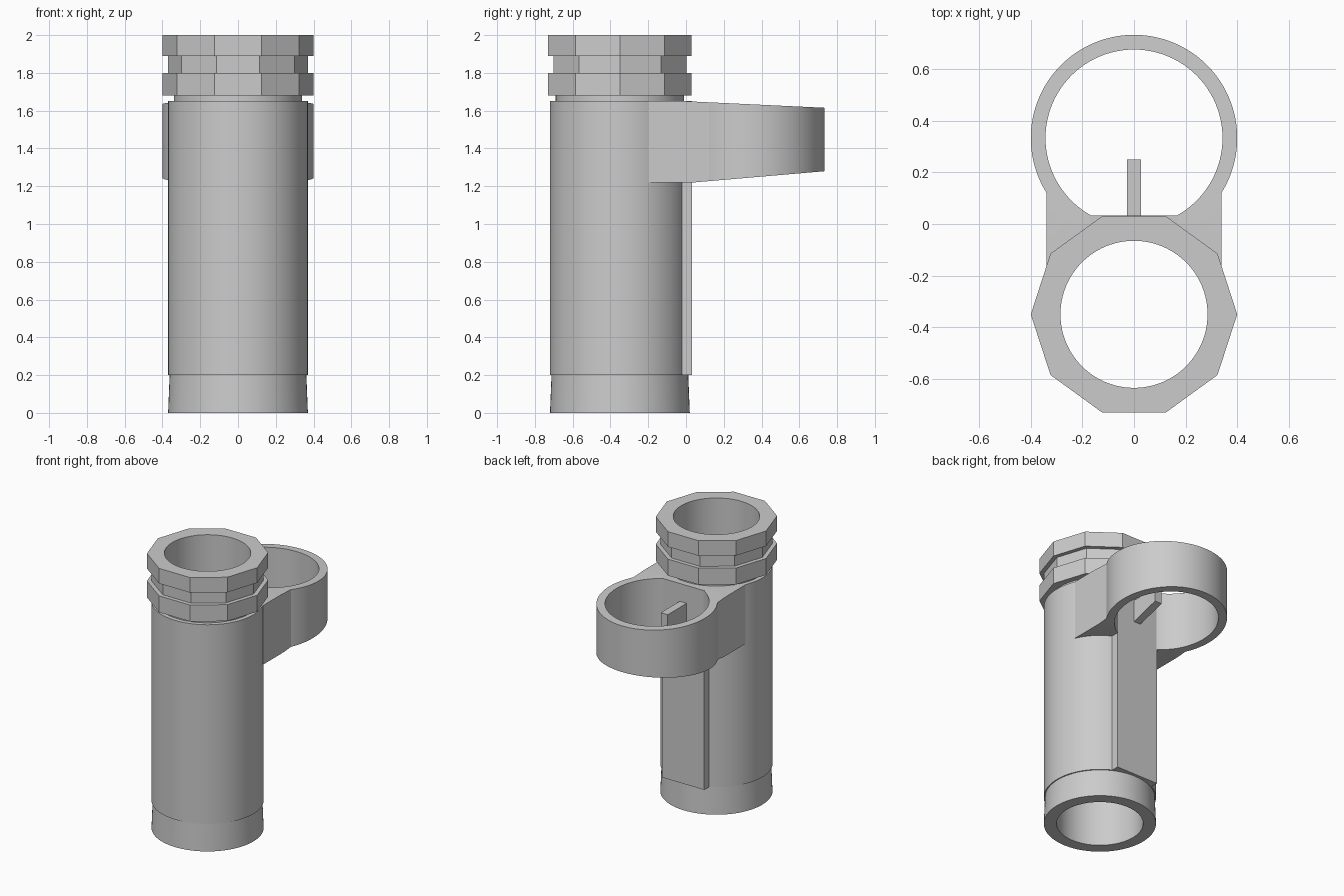
import bpy, bmesh, math
from mathutils import Matrix

if "Cube" in bpy.data.objects:
    bpy.data.objects.remove(bpy.data.objects["Cube"], do_unlink=True)

SEG = 96
TUBE_Y, RING_Y = -0.35, 0.333
BORE = 0.285

grey = bpy.data.materials.new("plain_grey")
grey.use_nodes = True
grey.diffuse_color = (0.6, 0.6, 0.6, 1)
grey.node_tree.nodes["Principled BSDF"].inputs["Base Color"].default_value = (0.6, 0.6, 0.6, 1)


def add(name, bm):
    bmesh.ops.recalc_face_normals(bm, faces=bm.faces)
    mesh = bpy.data.meshes.new(name)
    bm.to_mesh(mesh)
    bm.free()
    mesh.materials.append(grey)
    obj = bpy.data.objects.new(name, mesh)
    bpy.context.collection.objects.link(obj)
    return obj


def prism(name, outline, low, high, matrix=Matrix()):
    """Extrude a 2D outline between two heights, then transform it."""
    bm = bmesh.new()
    face = bm.faces.new([bm.verts.new((u, v, low)) for u, v in outline])
    top = bmesh.ops.extrude_face_region(bm, geom=[face])["geom"]
    verts = [g for g in top if isinstance(g, bmesh.types.BMVert)]
    bmesh.ops.translate(bm, verts=verts, vec=(0, 0, high - low))
    bmesh.ops.transform(bm, verts=bm.verts, matrix=matrix)
    return add(name, bm)


def arc(radius, cy, count, start=0, sweep=math.tau):
    """Points on a circle; a full turn leaves out the repeated end."""
    steps = count if sweep == math.tau else count - 1
    return [(radius * math.cos(start + sweep * i / steps),
             cy + radius * math.sin(start + sweep * i / steps)) for i in range(count)]


def lathe(name, profile, cy):
    """Revolve a closed radius/height profile."""
    bm = bmesh.new()
    rings = [[bm.verts.new((x, y, z)) for x, y in arc(r, cy, SEG)] for r, z in profile]
    for a, b in zip(rings, rings[1:] + rings[:1]):
        for i in range(SEG):
            j = (i + 1) % SEG
            bm.faces.new((a[i], a[j], b[j], b[i]))
    return add(name, bm)


def combine(obj, other, operation):
    """Apply a boolean and remove the helper."""
    other.hide_render = True
    mod = obj.modifiers.new("bool", "BOOLEAN")
    mod.operation, mod.solver, mod.object = operation, "EXACT", other
    graph = bpy.context.evaluated_depsgraph_get()
    result = bpy.data.meshes.new_from_object(obj.evaluated_get(graph))
    obj.modifiers.clear()
    obj.data = result
    bpy.data.objects.remove(other, do_unlink=True)


def bore():
    return prism("bore_cutter", arc(BORE, TUBE_Y, SEG), -0.5, 2.5)


parts = []

# Hollow tube with tapered foot and narrow neck
parts.append(lathe("main_tube", [
    (BORE, 0), (0.37, 0), (0.362, 0.2), (0.37, 0.2), (0.37, 1.65),
    (0.34, 1.65), (0.34, 1.68), (BORE, 1.68)], TUBE_Y))

# Ten-sided collar bands
for name, radius, low, high in (("lower_collar", 0.4, 1.68, 1.8),
                                ("collar_groove", 0.37, 1.8, 1.89),
                                ("upper_collar", 0.4, 1.89, 2.0)):
    band = prism(name, arc(radius, TUBE_Y, 10), low, high)
    combine(band, bore(), "DIFFERENCE")
    parts.append(band)

# Side bracket with a round holder, trimmed to its tapered side profile
meet = math.acos(0.34 / 0.4)
plan = [(-0.34, -0.2), (0.34, -0.2)] + arc(0.4, RING_Y, SEG, -meet, math.pi + 2 * meet)
bracket = prism("holder_bracket", plan, 1, 1.9)
yz_to_world = Matrix(((0, 0, 1, 0), (1, 0, 0, 0), (0, 1, 0, 0), (0, 0, 0, 1)))
side = [(-0.5, 1.22), (0.04, 1.22), (0.74, 1.28), (0.74, 1.615), (0, 1.65), (-0.5, 1.65)]
combine(bracket, prism("side_trim", side, -1, 1, yz_to_world), "INTERSECT")
combine(bracket, prism("holder_cutter", arc(0.343, RING_Y, SEG), 0.5, 2.5), "DIFFERENCE")
combine(bracket, bore(), "DIFFERENCE")
parts.append(bracket)

# Flat back plate along the tube
plate = prism("back_plate", [(-0.17, -0.15), (0.17, -0.15), (0.17, 0.033), (-0.17, 0.033)], 0.2, 1.65)
combine(plate, bore(), "DIFFERENCE")
parts.append(plate)

# Small fin inside the holder
parts.append(prism("holder_fin", [(0.0, 1.35), (0.25, 1.42), (0.25, 1.52), (0.0, 1.52)],
                   -0.028, 0.028, yz_to_world))

# Smooth round walls, crisp edges
bpy.ops.object.select_all(action="DESELECT")
for obj in parts:
    obj.select_set(True)
bpy.context.view_layer.objects.active = parts[0]
bpy.ops.object.shade_smooth_by_angle(angle=math.radians(20))
